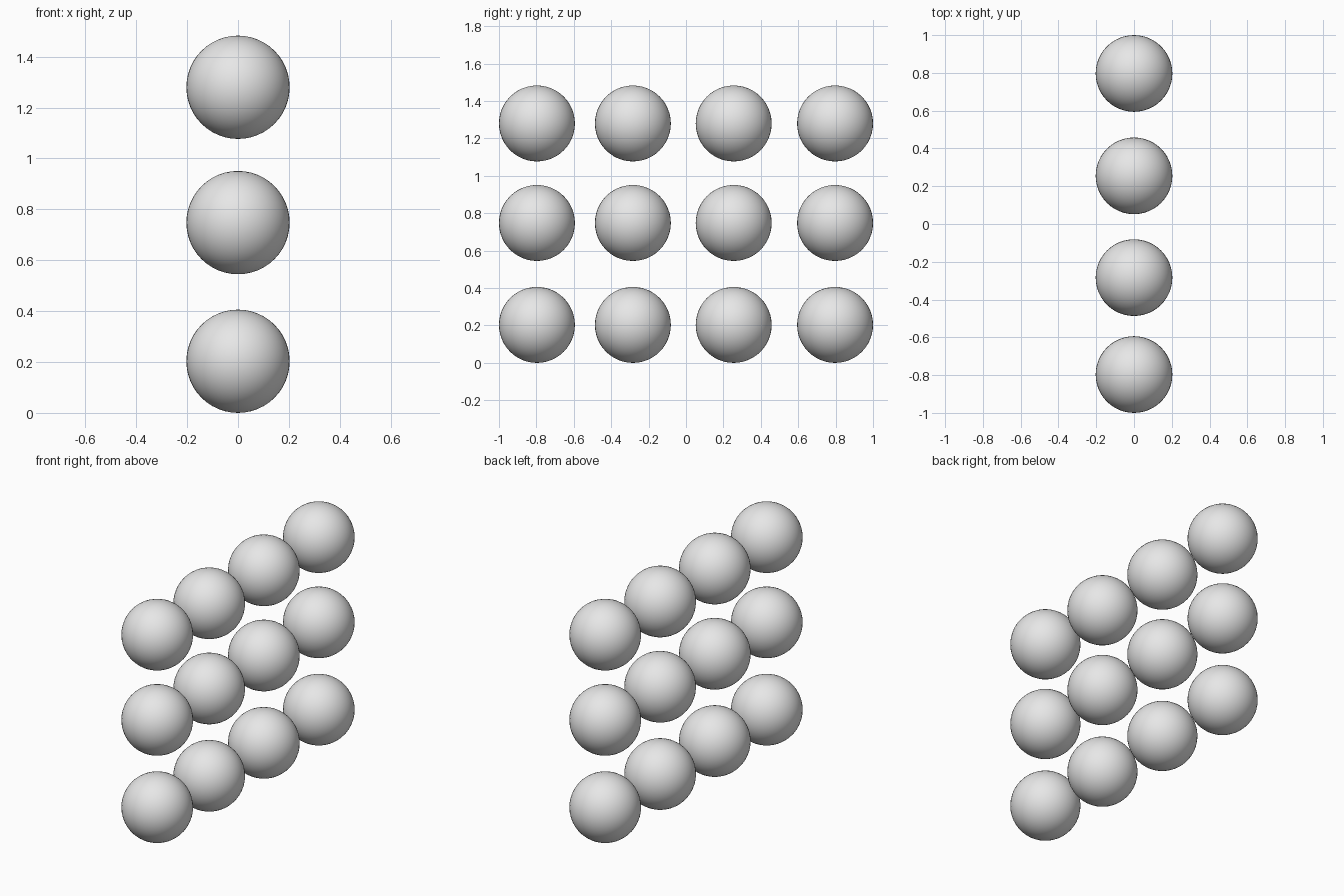
import bpy

cube = bpy.data.objects.get("Cube")
if cube:
    bpy.data.objects.remove(cube, do_unlink=True)

# Plain grey material
COLOUR = (0.8, 0.8, 0.8, 1.0)
grey = bpy.data.materials.new("plain_grey")
grey.use_nodes = True
grey.diffuse_color = COLOUR
grey.node_tree.nodes["Principled BSDF"].inputs["Base Color"].default_value = COLOUR

RADIUS = 0.203
ROWS = {"lower": 0.203, "middle": 0.748, "upper": 1.28}
COLUMNS = {"front": -0.797, "mid_front": -0.284, "mid_back": 0.255, "back": 0.797}


def add_ball(name, y, z):
    bpy.ops.mesh.primitive_uv_sphere_add(
        segments=48, ring_count=24, radius=RADIUS, location=(0, y, z))
    ball = bpy.context.object
    ball.name = name
    ball.data.materials.append(grey)
    bpy.ops.object.shade_smooth()


# Upright grid of balls, three rows by four columns
for row, z in ROWS.items():
    for column, y in COLUMNS.items():
        add_ball(f"{row}_{column}_ball", y, z)
